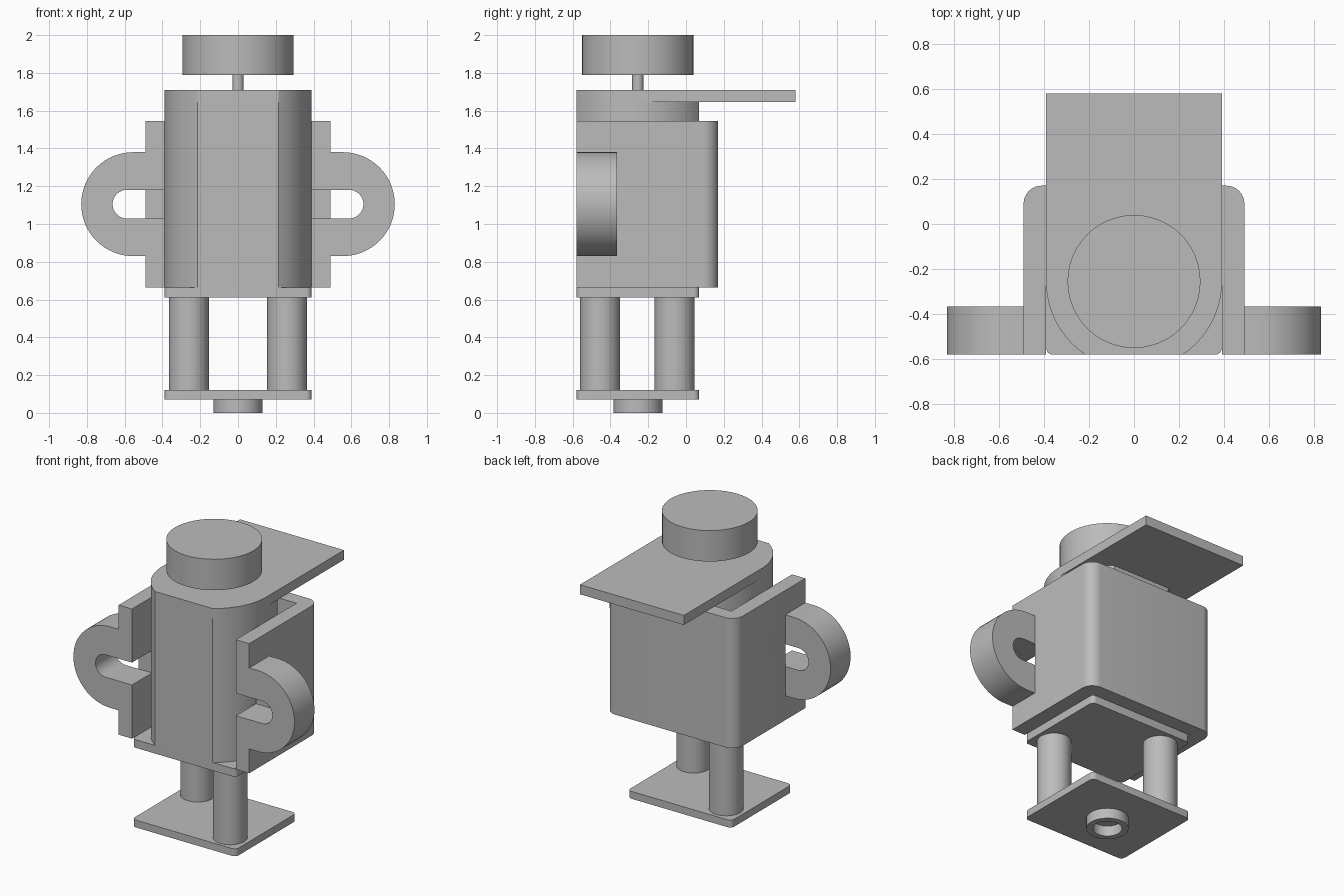
import bpy
import bmesh
from math import asin, cos, sin, pi, radians
from mathutils import Vector

if "Cube" in bpy.data.objects:
    bpy.data.objects.remove(bpy.data.objects["Cube"])

grey = bpy.data.materials.new("plain grey")
grey.use_nodes = True
grey.diffuse_color = (0.5, 0.5, 0.5, 1)
grey.node_tree.nodes["Principled BSDF"].inputs["Base Color"].default_value = (0.5, 0.5, 0.5, 1)

# Shared layout: front face, core axis and core half depth
FRONT, AXIS, BACK = -0.58, -0.255, 0.07
HALF = 0.39


def arc(cx, cy, r, a0, a1, n=24):
    return [(cx + r * cos(a0 + (a1 - a0) * i / n), cy + r * sin(a0 + (a1 - a0) * i / n))
            for i in range(n + 1)]


def rounded_rect(x, y0, y1, r):
    corners = [(x - r, y1 - r), (r - x, y1 - r), (r - x, y0 + r), (x - r, y0 + r)]
    pts = []
    for i, (cx, cy) in enumerate(corners):
        pts += arc(cx, cy, r, i * pi / 2, (i + 1) * pi / 2, 6)
    return pts


def extrude(name, outline, low, high, upright=False):
    """Solid from an outline: flat ones rise in z, upright ones run along y."""
    bm = bmesh.new()
    place = (lambda p: (p[0], low, p[1])) if upright else (lambda p: (p[0], p[1], low))
    face = bm.faces.new([bm.verts.new(place(p)) for p in outline])
    moved = bmesh.ops.extrude_face_region(bm, geom=[face])["geom"]
    shift = Vector((0, high - low, 0)) if upright else Vector((0, 0, high - low))
    bmesh.ops.translate(bm, vec=shift, verts=[g for g in moved if isinstance(g, bmesh.types.BMVert)])
    bmesh.ops.recalc_face_normals(bm, faces=bm.faces)
    mesh = bpy.data.meshes.new(name)
    bm.to_mesh(mesh)
    bm.free()
    mesh.materials.append(grey)
    obj = bpy.data.objects.new(name, mesh)
    bpy.context.collection.objects.link(obj)
    return obj


def activate(obj):
    bpy.ops.object.select_all(action="DESELECT")
    obj.select_set(True)
    bpy.context.view_layer.objects.active = obj


def cut(obj, cutter):
    cutter.hide_render = True
    mod = obj.modifiers.new("cut", "BOOLEAN")
    mod.operation, mod.solver, mod.object = "DIFFERENCE", "EXACT", cutter
    activate(obj)
    bpy.ops.object.modifier_apply(modifier=mod.name)
    bpy.data.objects.remove(cutter)


def cylinder(name, x, y, r, low, high):
    return extrude(name, arc(x, y, r, 0, 2 * pi, 48)[:-1], low, high)


parts = []

# Foot ring, base plate and the two diagonal legs
ring = cylinder("foot_ring", 0, AXIS, 0.13, 0, 0.07)
cut(ring, cylinder("ring_cutter", 0, AXIS, 0.09, -0.05, 0.1))
parts.append(ring)
plate = rounded_rect(HALF, FRONT, BACK, 0.03)
parts.append(extrude("base_plate", plate, 0.07, 0.12))
parts.append(extrude("lower_plate", plate, 0.61, 0.665))
parts.append(cylinder("front_leg", 0.26, -0.455, 0.106, 0.12, 0.61))
parts.append(cylinder("back_leg", -0.26, -0.06, 0.106, 0.12, 0.61))

# Core: a cylinder with flats on the front and back
flat = asin((BACK - AXIS) / HALF)
core = arc(0, AXIS, HALF, -flat, flat) + arc(0, AXIS, HALF, pi - flat, pi + flat)
parts.append(extrude("core", core, 0.665, 1.645))

# Top slab follows the core at the front and runs out square behind
slab = arc(0, AXIS, HALF, pi, pi + flat) + arc(0, AXIS, HALF, -flat, 0)
slab += [(HALF, 0.58), (-HALF, 0.58)]
parts.append(extrude("top_slab", slab, 1.645, 1.71))

# Rod and round knob
parts.append(cylinder("knob_rod", 0, AXIS, 0.03, 1.71, 1.79))
parts.append(cylinder("knob", 0, AXIS, 0.295, 1.79, 2.0))

# U-shaped shell wrapped around the core, notched at the handles
outer, rear, r = 0.49, 0.17, 0.08
shell_outline = [(outer, FRONT)]
shell_outline += arc(outer - r, rear - r, r, 0, pi / 2, 8)
shell_outline += arc(r - outer, rear - r, r, pi / 2, pi, 8)
shell_outline += [(-outer, FRONT), (-HALF, FRONT), (-HALF, BACK), (HALF, BACK), (HALF, FRONT)]
shell = extrude("shell", shell_outline, 0.665, 1.545)
HANDLE_BACK, MID, SLOT = -0.365, 1.105, 0.076
notch = [(-0.6, MID - SLOT), (0.6, MID - SLOT), (0.6, MID + SLOT), (-0.6, MID + SLOT)]
cut(shell, extrude("notch_cutter", notch, -0.7, HANDLE_BACK, upright=True))
parts.append(shell)

# Slotted loop handles
loop = [(outer, MID - 0.275)] + arc(0.555, MID, 0.275, -pi / 2, pi / 2, 32)
loop += [(outer, MID + 0.275), (outer, MID + SLOT)]
loop += arc(0.588, MID, SLOT, pi / 2, -pi / 2, 16) + [(outer, MID - SLOT)]
for side, sign in (("left", 1), ("right", -1)):
    outline = [(sign * x, z) for x, z in loop]
    parts.append(extrude(side + "_handle", outline, FRONT, HANDLE_BACK, upright=True))

for part in parts:
    activate(part)
    bpy.ops.object.shade_smooth_by_angle(angle=radians(30))
